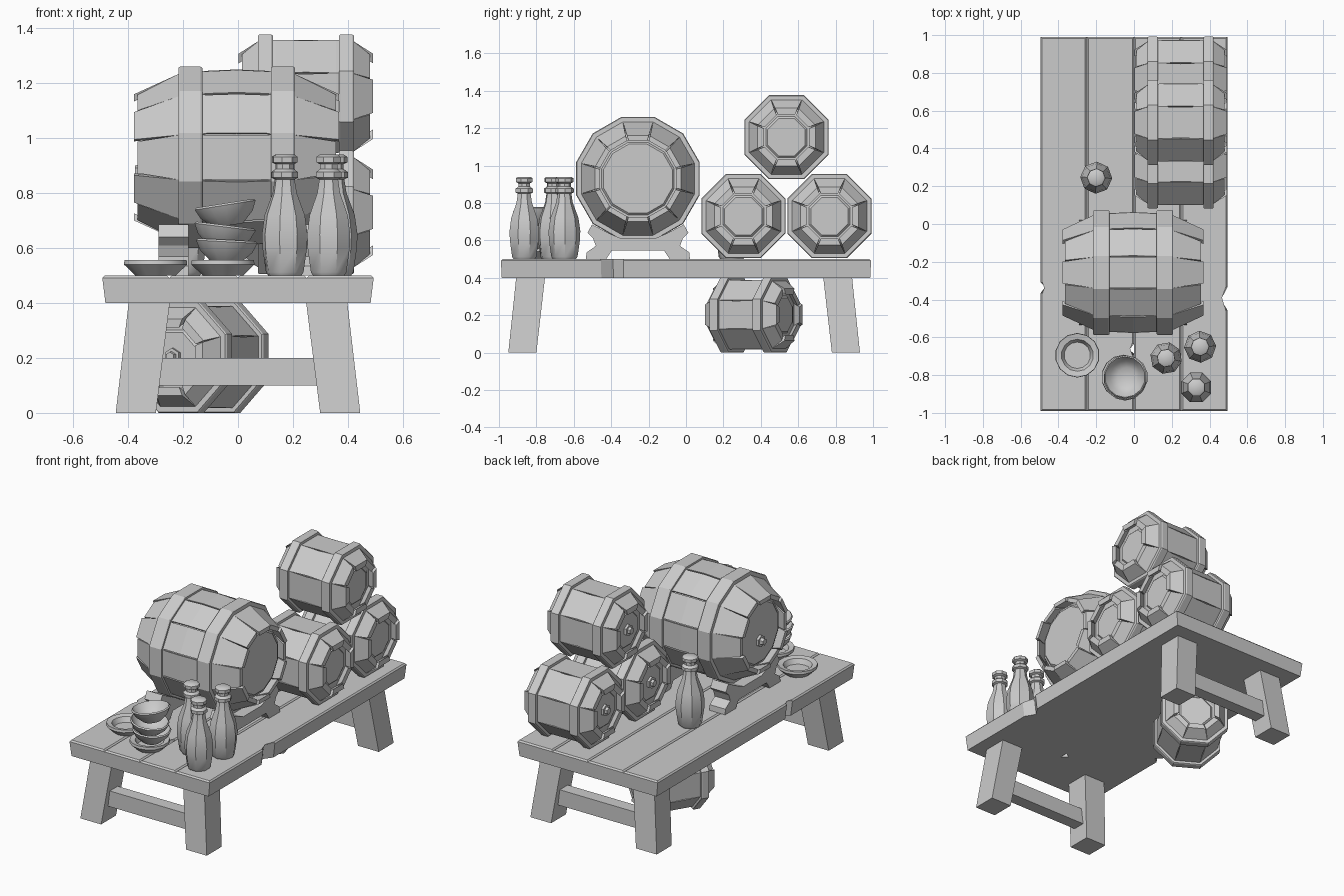
import bpy, bmesh, math
from math import pi, sin, cos, tan, radians
from mathutils import Matrix, Vector

if "Cube" in bpy.data.objects:
    bpy.data.objects.remove(bpy.data.objects["Cube"])


def finish(name, bm, matrix=Matrix(), smooth=False):
    bm.transform(matrix)
    bmesh.ops.recalc_face_normals(bm, faces=bm.faces)
    me = bpy.data.meshes.new(name)
    bm.to_mesh(me)
    bm.free()
    ob = bpy.data.objects.new(name, me)
    bpy.context.collection.objects.link(ob)
    if smooth:
        bpy.context.view_layer.objects.active = ob
        ob.select_set(True)
        bpy.ops.object.shade_smooth_by_angle(angle=radians(40))
        ob.select_set(False)
    return ob


def skin(bm, loops, closed=False):
    """Join equal-length point loops; cap the ends unless the loops form a ring."""
    rows = [[bm.verts.new(p) for p in lp] for lp in loops]
    n = len(rows[0])
    pairs = list(zip(rows, rows[1:])) + ([(rows[-1], rows[0])] if closed else [])
    for a, b in pairs:
        for i in range(n):
            j = (i + 1) % n
            bm.faces.new((a[i], a[j], b[j], b[i]))
    if not closed:
        bm.faces.new(rows[0])
        bm.faces.new(rows[-1])
    return rows


def turn_z(profile, n):
    return [[(r * cos((k + .5) * 2 * pi / n), r * sin((k + .5) * 2 * pi / n), z)
             for k in range(n)] for r, z in profile]


def turn_x(profile, n):
    """Profile of (x, flat radius) turned about the x axis, flats up and down."""
    s = 1 / cos(pi / n)
    return [[(x, r * s * cos((k + .5) * 2 * pi / n), r * s * sin((k + .5) * 2 * pi / n))
             for k in range(n)] for x, r in profile]


def at(x, y, z):
    return Matrix.Translation((x, y, z))


# Table top: four planks, some with chipped edges
def plank(name, outline):
    bm = bmesh.new()
    low = [(x * (.975 if abs(x) > .4 else 1), y * .995, .40) for x, y in outline]
    rows = skin(bm, [low, [(x, y, .50) for x, y in outline]])
    top = rows[1]
    edges = [bm.edges.get((top[i], top[i - 1])) for i in range(len(top))]
    bmesh.ops.bevel(bm, geom=edges, offset=.009, segments=1, affect='EDGES')
    finish(name, bm)


Y = .99
plank("plank_left", [(-.495, -Y), (-.25, -Y), (-.25, Y), (-.495, Y),
                     (-.495, -.31), (-.46, -.34), (-.495, -.365)])
plank("plank_mid_left", [(-.25, -Y), (0, -Y), (0, -.69), (-.035, -.66), (0, -.635), (0, Y), (-.25, Y)])
plank("plank_mid_right", [(0, -Y), (.25, -Y), (.25, Y), (0, Y)])
plank("plank_right", [(.25, -Y), (.495, -Y), (.495, -.455), (.455, -.39), (.495, -.335), (.495, Y), (.25, Y)])


# Splayed legs and cross rails
def square(cx, cy, hx, hy, z):
    return [(cx - hx, cy - hy, z), (cx + hx, cy - hy, z), (cx + hx, cy + hy, z), (cx - hx, cy + hy, z)]


for end, y0, y1 in (("front", -.875, -.83), ("back", .855, .81)):
    for side, s in (("left", -1), ("right", 1)):
        bm = bmesh.new()
        skin(bm, [square(s * .372, y0, .073, .075, 0), square(s * .322, y1, .075, .077, .41)])
        finish(f"{end}_{side}_leg", bm)
    bm = bmesh.new()
    ym = y0 + (y1 - y0) * .37
    skin(bm, [square(0, ym, .33, .04, .10), square(0, ym, .32, .04, .20)])
    finish(f"{end}_rail", bm)


# Barrels: separate staves over a core, two hoops, recessed heads and a bung
def barrel(name, matrix, n, stations, hoop, wall, recess, bung_z):
    half, r_end = stations[0]
    full = [(-x, r) for x, r in stations] + [(x, r) for x, r in stations[-2::-1]]
    bm = bmesh.new()
    for k in range(n):
        rot = Matrix.Rotation(k * 2 * pi / n, 4, 'X')
        loops = []
        for i, (x, r) in enumerate(full):
            tip = i in (0, len(full) - 1)
            if tip and k % 2:
                x *= 1 - .012 / half
            gap = .004 if tip or abs(x) < hoop[0] - .01 else 0
            ri = r - wall
            wo, wi = r * tan(pi / n) - gap, ri * tan(pi / n) - gap
            loops.append([rot @ Vector(p) for p in ((x, -wo, r), (x, wo, r), (x, wi, ri), (x, -wi, ri))])
        skin(bm, loops)
    finish(name + "_staves", bm, matrix)
    # core and heads
    h = half - recess
    core = [(-h, r_end - wall)] + [(x, r - .012) for x, r in full[1:-1]] + [(h, r_end - wall)]
    bm = bmesh.new()
    skin(bm, turn_x(core, n))
    for s in (-1, 1):
        skin(bm, turn_x([(s * h, r_end - wall - .01), (s * (h + .01), r_end - wall - .02)], n))
    finish(name + "_heads", bm, matrix)
    # hoops
    a, b, ro = hoop
    bm = bmesh.new()
    for s in (-1, 1):
        skin(bm, turn_x([(s * a, ro - .04), (s * a, ro - .004), (s * (a + .006), ro),
                         (s * (b - .006), ro), (s * b, ro - .004), (s * b, ro - .04)], n), True)
    finish(name + "_hoops", bm, matrix)
    # bung on the left head
    bm = bmesh.new()
    skin(bm, turn_x([(-h, .032), (-h - .025, .032), (-h - .025, .02), (-half + .003, .018)], 6))
    finish(name + "_bung", bm, matrix @ at(0, 0, bung_z))


small = dict(n=8, stations=[(.245, .155), (.17, .203), (.12, .205), (.11, .206), (0, .206)],
             hoop=(.12, .175, .225), wall=.035, recess=.045, bung_z=0)
barrel("large_barrel", at(-.005, -.257, .93), 12,
       [(.373, .23), (.21, .304), (.13, .314), (.11, .315), (0, .32)], (.125, .212, .33), .026, .05, -.05)
barrel("small_barrel_front", at(.247, .307, .73), **small)
barrel("small_barrel_back", at(.247, .767, .73), **small)
barrel("small_barrel_top", at(.247, .537, 1.152), **small)
barrel("floor_barrel", at(-.14, .362, .203) @ Matrix.Rotation(radians(60), 4, 'Z') @ Matrix.Scale(.9, 4), **small)

# Cradle: two notched supports under the large barrel
half_profile = [(.14, .545), (.17, .50), (.278, .50), (.275, .535), (.225, .57), (.24, .61),
                (.27, .64), (.245, .685), (.16, .64), (.09, .61)]
outline = half_profile + [(-y, z) for y, z in reversed(half_profile)]
for side, x in (("left", -.235), ("right", .225)):
    bm = bmesh.new()
    skin(bm, [[(x + d, -.257 + y, z) for y, z in outline] for d in (-.055, .055)])
    finish("cradle_" + side, bm)

# Bottles
bottle = [(.062, 0), (.07, .012), (.083, .10), (.085, .15), (.075, .22), (.045, .30), (.037, .35),
          (.050, .356), (.050, .376), (.034, .388), (.034, .405), (.048, .412), (.048, .432), (.036, .44)]
for i, (x, y, turn) in enumerate([(.17, -.71, 10), (.35, -.65, 25), (.33, -.865, 0), (-.20, .245, 20)]):
    bm = bmesh.new()
    skin(bm, turn_z(bottle, 8))
    finish(f"bottle_{i + 1}", bm, at(x, y, .5) @ Matrix.Rotation(radians(turn), 4, 'Z'), True)

# Plates and a leaning stack of bowls
plate = [(.075, 0), (.118, .04), (.116, .056), (.085, .05), (.07, .02)]
bowl = [(.055, 0), (.098, .04), (.115, .075), (.108, .082), (.085, .045), (.05, .02)]
dishes = [("plate", plate, -.30, -.695, .50, 0), ("stack_plate", plate, -.055, -.81, .50, 0),
          ("bowl_low", bowl, -.045, -.81, .548, 3), ("bowl_middle", bowl, -.056, -.82, .602, 7),
          ("bowl_top", bowl, -.035, -.81, .682, -9)]
for name, prof, x, y, z, tilt in dishes:
    bm = bmesh.new()
    skin(bm, turn_z(prof, 14))
    finish(name, bm, at(x, y, z) @ Matrix.Rotation(radians(tilt), 4, 'Y'), True)
